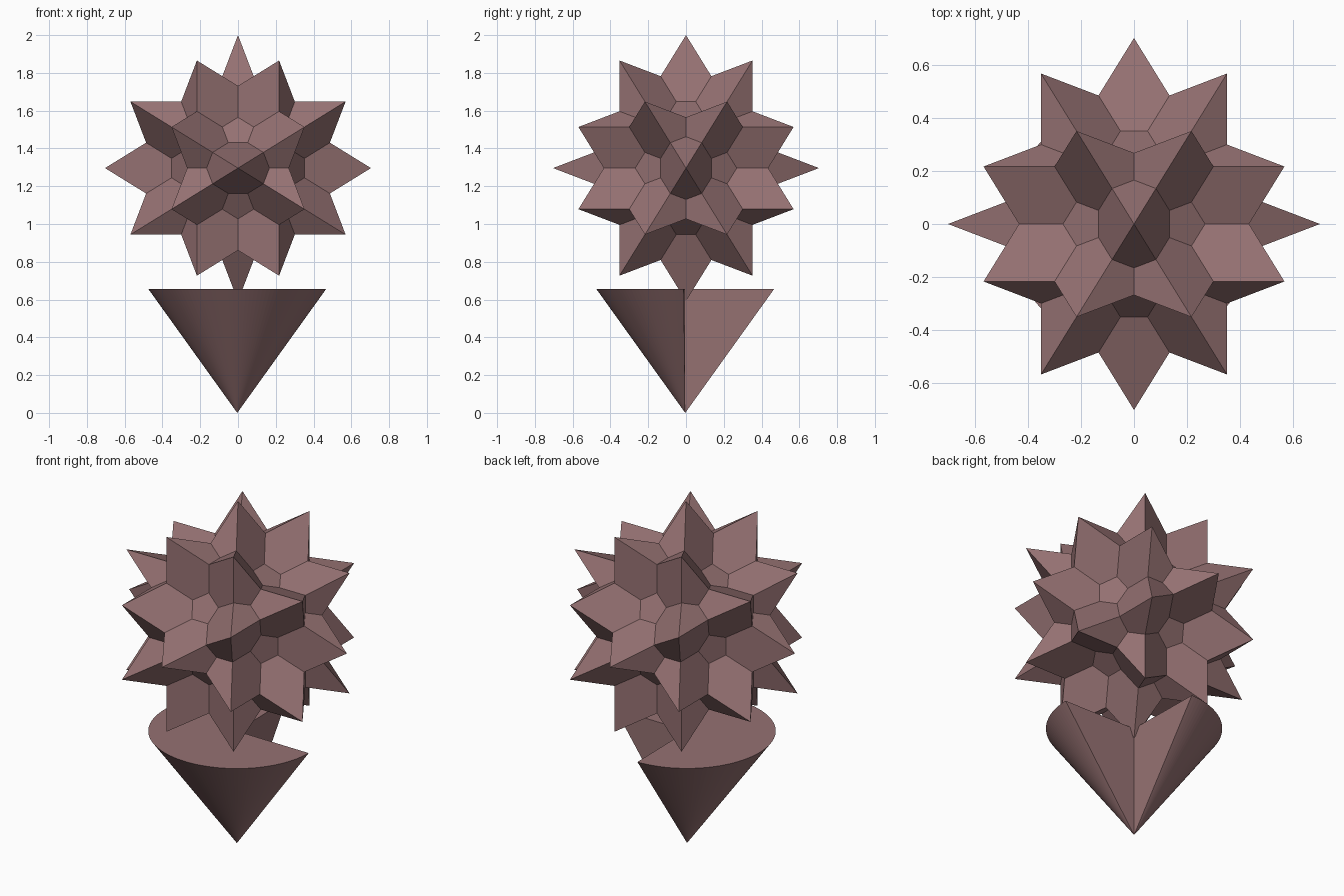
import bpy, bmesh, math
from itertools import product
from mathutils import Vector

PHI = (1 + math.sqrt(5)) / 2
TIP_RADIUS = 0.704
CENTRE = Vector((0, 0, 2 - TIP_RADIUS))

old = bpy.data.objects.get("Cube")
if old:
    bpy.data.objects.remove(old, do_unlink=True)

mat = bpy.data.materials.new("dusty_rose_brown")
mat.use_nodes = True
colour = (0.30, 0.165, 0.168, 1)
mat.diffuse_color = colour
mat.node_tree.nodes["Principled BSDF"].inputs["Base Color"].default_value = colour


def finish(bm, name):
    bmesh.ops.remove_doubles(bm, verts=bm.verts, dist=1e-4)
    bmesh.ops.recalc_face_normals(bm, faces=bm.faces)
    mesh = bpy.data.meshes.new(name)
    bm.to_mesh(mesh)
    bm.free()
    mesh.materials.append(mat)
    obj = bpy.data.objects.new(name, mesh)
    bpy.context.collection.objects.link(obj)
    return obj


def signed_cyclic(a, b, c):
    """All sign changes and cyclic shifts of a point, without repeats."""
    points = set()
    for s, t, u in product((1, -1), repeat=3):
        p = (s * a + 0.0, t * b + 0.0, u * c + 0.0)
        for i in range(3):
            points.add(p[i:] + p[:i])
    return [Vector(p) for p in points]


tips = signed_cyclic(0, 0, TIP_RADIUS)
tips += [p * TIP_RADIUS / 2 for p in signed_cyclic(PHI, 1 / PHI, 1)]


def ring_around(axis, n):
    """The n tips closest to an axis, in order round it."""
    ring = sorted(tips, key=lambda t: -t.dot(axis))[:n]
    u = (ring[0] - axis * ring[0].dot(axis)).normalized()
    v = axis.cross(u)
    return sorted(ring, key=lambda t: math.atan2(t.dot(v), t.dot(u)))


# Spiked ball: each axis has a ring of spikes around a hollow
bm = bmesh.new()


def add_face(points):
    bm.faces.new([bm.verts.new(CENTRE + p) for p in points])


def add_hollow(axis, n):
    axis = axis.normalized()
    ring = ring_around(axis, n)
    # Valley points sit between neighbouring spikes
    valleys = [(ring[i] + ring[(i + 1) % n]) / PHI ** 2 for i in range(n)]
    tip, mid = ring[0], (valleys[0] + valleys[-1]) / 2
    tip_r = (tip - axis * tip.dot(axis)).length
    mid_r = (mid - axis * mid.dot(axis)).length
    pit = tip.lerp(mid, tip_r / (tip_r - mid_r))
    floor = [pit.lerp(v, 1 / PHI ** 2) for v in valleys]
    for i in range(n):
        base = [floor[i], floor[i - 1]] if n == 5 else [pit]
        add_face([ring[i], valleys[i]] + base + [valleys[i - 1]])
    if n == 5:
        add_face(floor)


for axis in signed_cyclic(1, 0, PHI):
    add_hollow(axis, 5)
for axis in signed_cyclic(1, 1, 1) + signed_cyclic(0, 1 / PHI, PHI):
    add_hollow(axis, 3)
finish(bm, "spiked_ball")

# Cone stand: point down, with a quarter cut away
bm = bmesh.new()
CONE_X = CONE_Y = -0.004
RADIUS, HEIGHT, STEPS = 0.47, 0.655, 96
START, END = math.radians(91), math.radians(359)
apex = bm.verts.new((CONE_X, CONE_Y, 0))
hub = bm.verts.new((CONE_X, CONE_Y, HEIGHT))
rim = []
for i in range(STEPS + 1):
    a = START + (END - START) * i / STEPS
    rim.append(bm.verts.new((CONE_X + RADIUS * math.cos(a),
                             CONE_Y + RADIUS * math.sin(a), HEIGHT)))
for p, q in zip(rim, rim[1:]):
    bm.faces.new((apex, q, p))
    bm.faces.new((hub, p, q))
bm.faces.new((apex, rim[0], hub))
bm.faces.new((apex, hub, rim[-1]))
finish(bm, "cone_stand")
